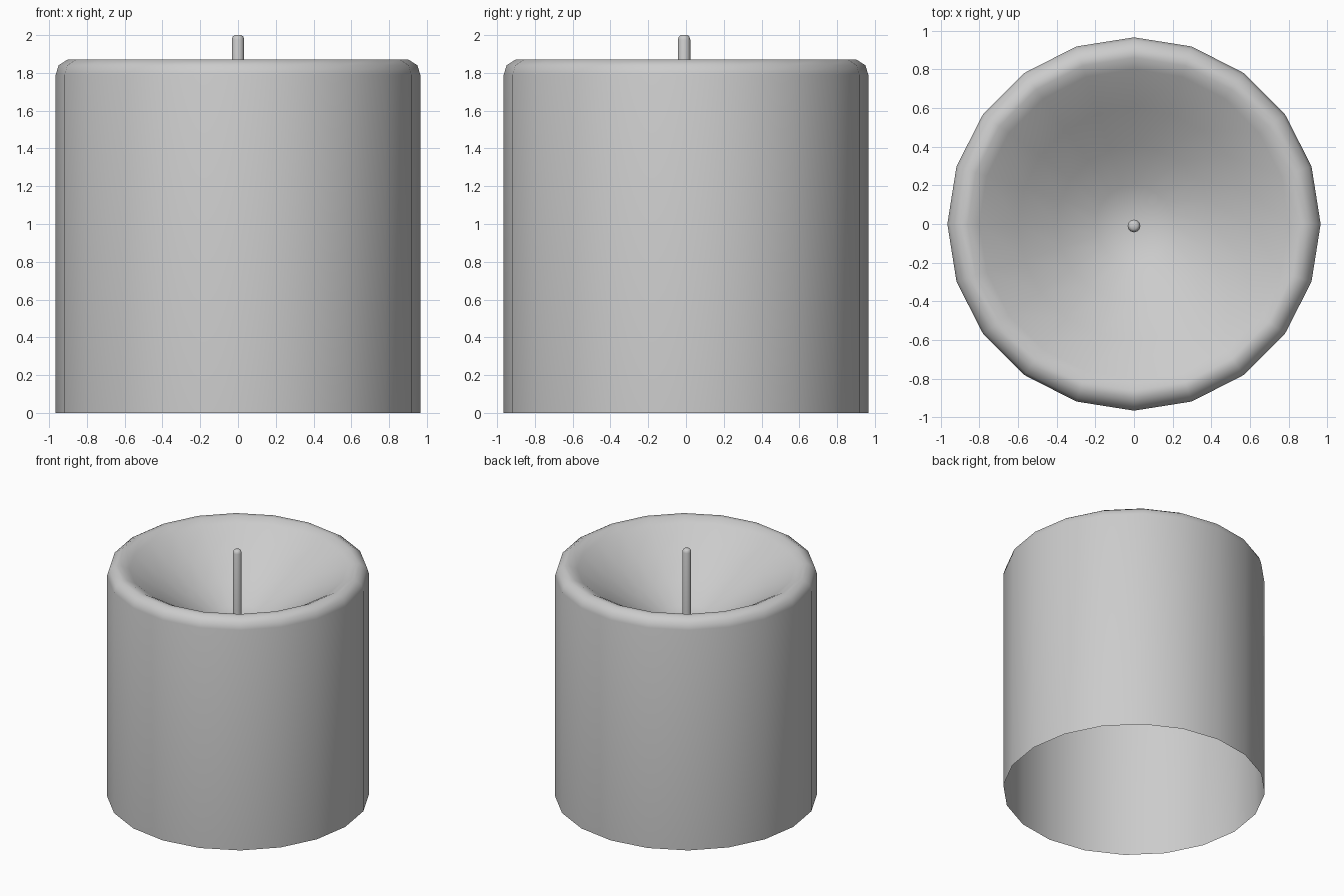
import bpy, bmesh, math

if "Cube" in bpy.data.objects:
    bpy.data.objects.remove(bpy.data.objects["Cube"])


def lathe(name, profile, sides, centre=(0, 0)):
    """Revolve (radius, z) points around a vertical axis; radius 0 is a pole."""
    bm = bmesh.new()
    rings = []
    for r, z in profile:
        if r == 0:
            rings.append([bm.verts.new((centre[0], centre[1], z))] * sides)
        else:
            rings.append([bm.verts.new((
                centre[0] + r * math.cos(2 * math.pi * i / sides),
                centre[1] + r * math.sin(2 * math.pi * i / sides), z))
                for i in range(sides)])
    for low, high in zip(rings, rings[1:]):
        for i in range(sides):
            j = (i + 1) % sides
            corners = list(dict.fromkeys((low[i], low[j], high[j], high[i])))
            bm.faces.new(corners).smooth = True
    mesh = bpy.data.meshes.new(name)
    bm.to_mesh(mesh)
    bm.free()
    obj = bpy.data.objects.new(name, mesh)
    bpy.context.collection.objects.link(obj)
    return obj


# Wax body: open underneath, rounded rim, hollow melted bowl on top
lathe("wax_body", [
    (0.965, 0.0), (0.965, 1.79), (0.95, 1.84), (0.90, 1.872),
    (0.86, 1.872), (0.80, 1.84), (0.60, 1.70), (0.40, 1.565),
    (0.20, 1.45), (0.0, 1.39)], 20)

# Wick: thin rod with a softened tip, rising from the bowl
lathe("wick", [
    (0.033, 1.38), (0.033, 1.975), (0.028, 1.992), (0.018, 2.0),
    (0.0, 2.0)], 12, (0.0, -0.01))
